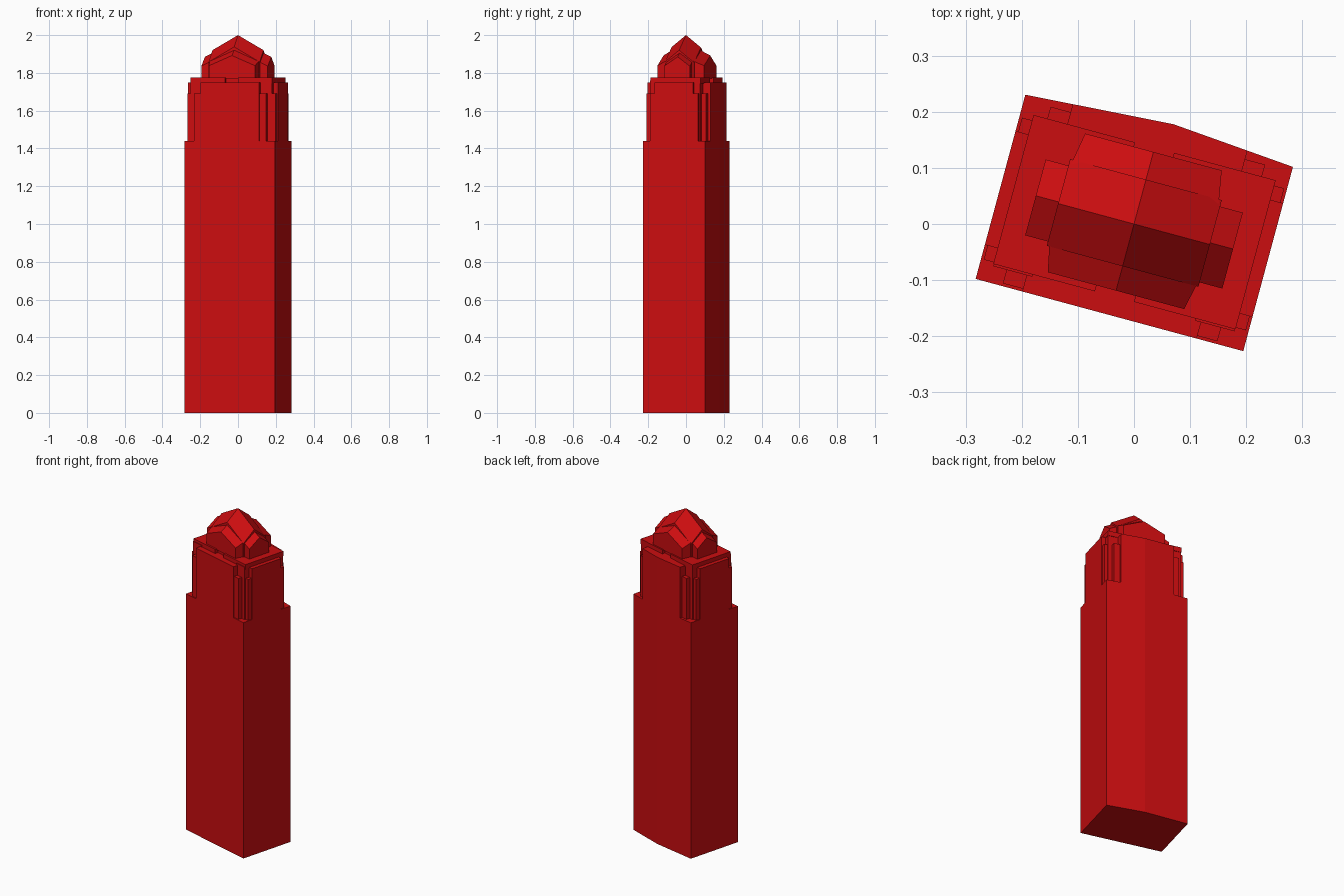
import bpy, bmesh, math
from mathutils import Matrix

if "Cube" in bpy.data.objects:
    bpy.data.objects.remove(bpy.data.objects["Cube"])

# The whole tower is turned about the vertical axis
TURN = Matrix.Rotation(math.radians(-15.1), 4, 'Z')

red = bpy.data.materials.new("tower red")
red.diffuse_color = (0.6, 0.004, 0.005, 1)
red.use_nodes = True
red.node_tree.nodes["Principled BSDF"].inputs["Base Color"].default_value = red.diffuse_color


def finish(name, bm, material=red):
    bmesh.ops.recalc_face_normals(bm, faces=bm.faces[:])
    bm.transform(TURN)
    mesh = bpy.data.meshes.new(name)
    bm.to_mesh(mesh)
    bm.free()
    mesh.materials.append(material)
    ob = bpy.data.objects.new(name, mesh)
    bpy.context.collection.objects.link(ob)
    return ob


def add_prism(bm, outline, z0, z1):
    bottom = [bm.verts.new((x, y, z0)) for x, y in outline]
    top = [bm.verts.new((x, y, z1)) for x, y in outline]
    n = len(outline)
    bm.faces.new(bottom[::-1])
    bm.faces.new(top)
    for i in range(n):
        j = (i + 1) % n
        bm.faces.new((bottom[i], bottom[j], top[j], top[i]))


def corner_boxes(name, x0, x1, y0, y1, z0, z1):
    """One box repeated on all four corners."""
    bm = bmesh.new()
    for sx in (-1, 1):
        for sy in (-1, 1):
            add_prism(bm, [(sx * x0, sy * y0), (sx * x1, sy * y0),
                           (sx * x1, sy * y1), (sx * x0, sy * y1)], z0, z1)
    return finish(name, bm)


# Shaft with a slightly bent back wall
bm = bmesh.new()
add_prism(bm, [(-.247, -.168), (.247, -.168), (.247, .172), (.021, .19), (-.247, .172)], 0, 1.75)
shaft = finish("shaft", bm)

# Cut the upper corners out of the shaft
cutter = corner_boxes("corner_cutter", .161, .4, .105, .4, 1.44, 1.9)
cutter.hide_render = True
cut = shaft.modifiers.new("corner setbacks", 'BOOLEAN')
cut.operation = 'DIFFERENCE'
cut.solver = 'EXACT'
cut.object = cutter
bpy.context.view_layer.objects.active = shaft
bpy.ops.object.modifier_apply(modifier=cut.name)
bpy.data.objects.remove(cutter)

# Stepped buttresses filling the corners
corner_boxes("corner_core", .15, .2225, .095, .138, 1.435, 1.76)
corner_boxes("corner_buttress_long_side", .15, .198, .095, .163, 1.435, 1.69)
corner_boxes("corner_buttress_short_side", .15, .242, .095, .131, 1.435, 1.69)

# Parapet slab with a notch in each long side
half = [(-.2235, -.137), (-.036, -.137), (-.036, -.117), (.036, -.117), (.036, -.137), (.2235, -.137)]
bm = bmesh.new()
add_prism(bm, [(x, y + .003) for x, y in half] + [(-x, -y + .004) for x, y in half], 1.745, 1.775)
finish("parapet", bm)


def crown_block(name, rows, z0=1.77):
    """Solid with vertical walls over a grid; rows hold (y, [(x, z), ...])."""
    bm = bmesh.new()
    top = [[bm.verts.new((x, y, z)) for x, z in row] for y, row in rows]
    low = [[bm.verts.new((x, y, z0)) for x, z in row] for y, row in rows]
    nr, nc = len(top), len(top[0])
    for r in range(nr - 1):
        for c in range(nc - 1):
            for g in (top, low):
                bm.faces.new((g[r][c], g[r][c + 1], g[r + 1][c + 1], g[r + 1][c]))
    for r in range(nr - 1):
        for c in (0, nc - 1):
            bm.faces.new((low[r][c], low[r + 1][c], top[r + 1][c], top[r][c]))
    for c in range(nc - 1):
        for r in (0, nr - 1):
            bm.faces.new((low[r][c], low[r][c + 1], top[r][c + 1], top[r][c]))
    return finish(name, bm)


# Central crown roof, falling away from the peak along both axes
crown_block("crown_centre", [
    (y, [(x, 2.0 - .57 * abs(x) - .8 * abs(y)) for x in (-.14, 0, .14)])
    for y in (-.078, .003, .082)][:1] + [
    (0, [(x, 2.0 - .57 * abs(x)) for x in (-.14, 0, .14)]),
    (.082, [(x, 2.0 - .57 * abs(x) - .8 * .082) for x in (-.14, 0, .14)])])

# Lower gabled wings on the long sides
for name, s, end in (("front_wing", -1, .123), ("back_wing", 1, .133)):
    crown_block(name, [
        (s * .07, [(-.137, 1.865), (0, 1.925), (.137, 1.865)]),
        (s * end, [(-.126, 1.838), (0, 1.892), (.126, 1.838)])])

# Lower gabled wings on the short sides
for name, s in (("left_wing", -1), ("right_wing", 1)):
    crown_block(name, [
        (y, [(s * .12, z), (s * .182, z - .03)])
        for y, z in ((-.07, 1.866), (.003, 1.915), (.07, 1.866))])
